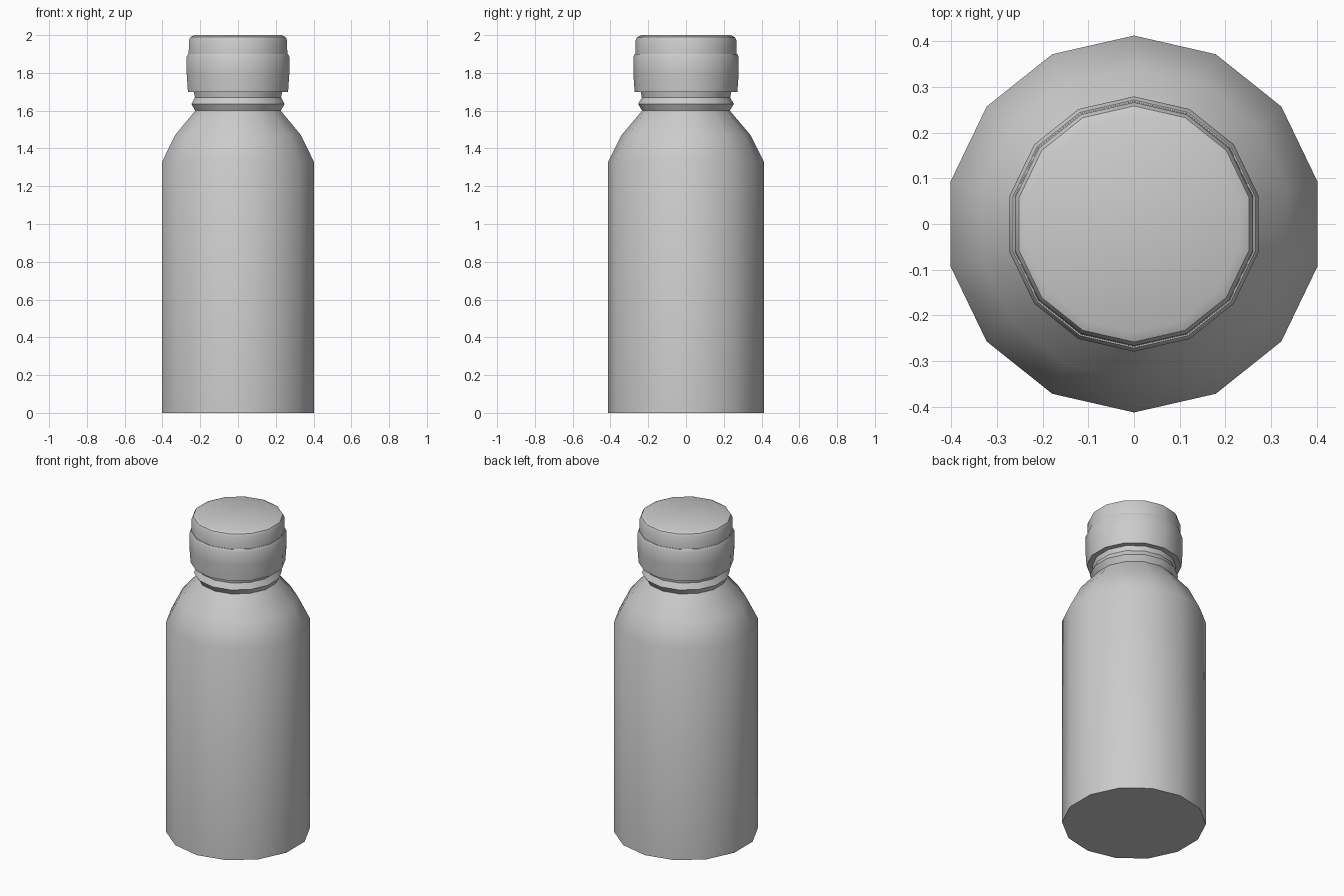
import bpy, bmesh
from math import sin, cos, pi, radians

SIDES = 14

cube = bpy.data.objects.get("Cube")
if cube:
    bpy.data.objects.remove(cube, do_unlink=True)

grey = bpy.data.materials.new("plain grey")
grey.use_nodes = True
colour = (0.6, 0.6, 0.6, 1)
grey.diffuse_color = colour
grey.node_tree.nodes["Principled BSDF"].inputs["Base Color"].default_value = colour


def lathe(name, profile):
    """Turn a (radius, height) profile into a closed solid with a corner on the y axis."""
    bm = bmesh.new()
    rings = []
    for r, z in profile:
        angles = [pi / 2 + 2 * pi * i / SIDES for i in range(SIDES)]
        rings.append([bm.verts.new((r * cos(a), r * sin(a), z)) for a in angles])
    for low, high in zip(rings, rings[1:]):
        for i in range(SIDES):
            j = (i + 1) % SIDES
            bm.faces.new((low[i], low[j], high[j], high[i]))
    bm.faces.new(rings[0][::-1])
    bm.faces.new(rings[-1])
    mesh = bpy.data.meshes.new(name)
    bm.to_mesh(mesh)
    bm.free()
    mesh.materials.append(grey)
    obj = bpy.data.objects.new(name, mesh)
    bpy.context.collection.objects.link(obj)
    bpy.ops.object.select_all(action="DESELECT")
    obj.select_set(True)
    bpy.context.view_layer.objects.active = obj
    bpy.ops.object.shade_smooth_by_angle(angle=radians(30))
    return obj


# Body with rounded shoulder
lathe("bottle_body", [(0.412, 0), (0.412, 1.33), (0.342, 1.47), (0.232, 1.6)])

# Neck with its ridge
lathe("bottle_neck", [(0.232, 1.6), (0.253, 1.635), (0.234, 1.67), (0.24, 1.7)])

# Cap: wide skirt, then a slightly narrower bevelled lid
lathe("cap_skirt", [(0.272, 1.7), (0.279, 1.8), (0.279, 1.885), (0.271, 1.9)])
lathe("cap_lid", [(0.268, 1.9), (0.266, 1.975), (0.258, 1.99), (0.237, 2.0)])
